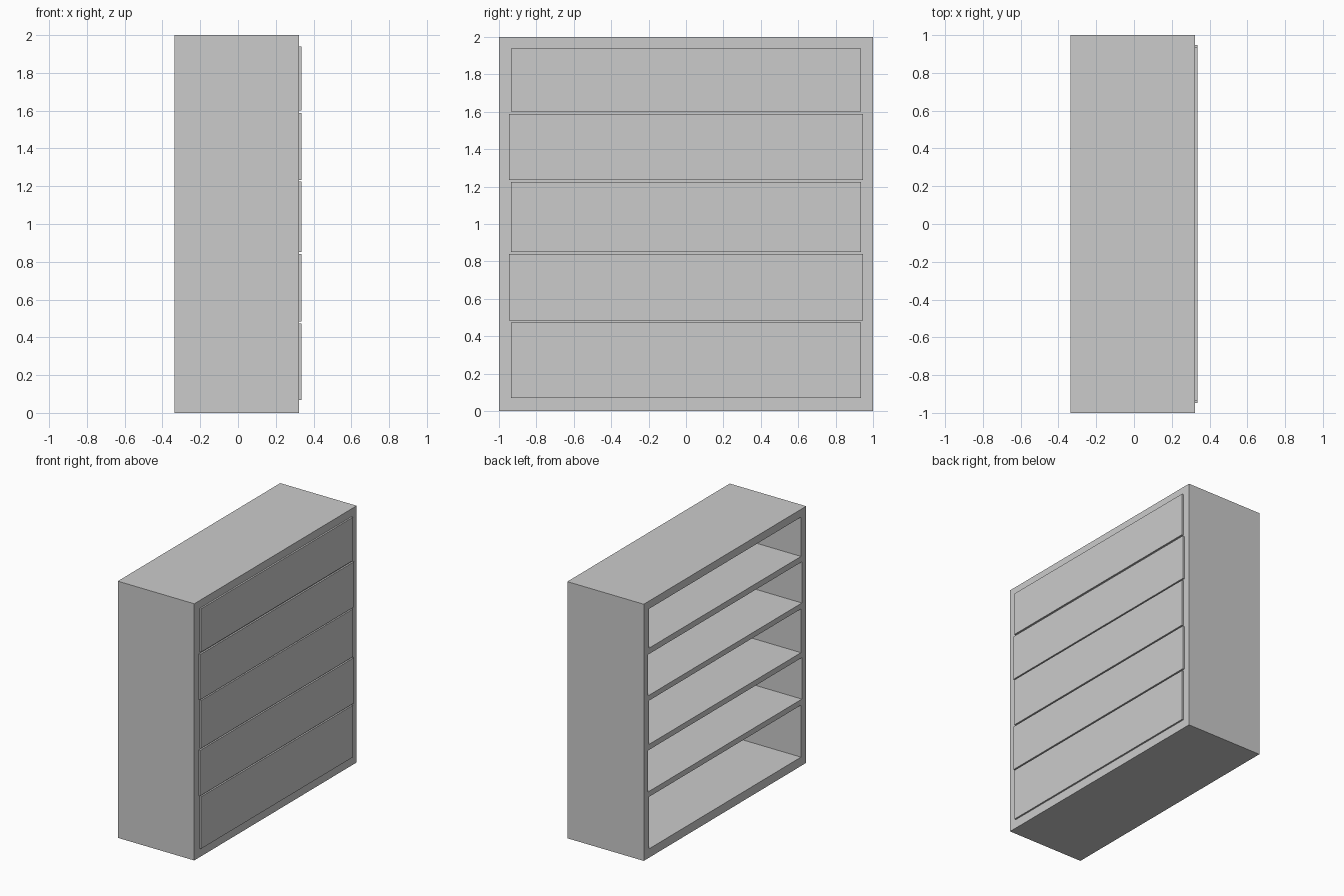
import bpy
import bmesh
from mathutils import Matrix, Vector

if "Cube" in bpy.data.objects:
    bpy.data.objects.remove(bpy.data.objects["Cube"])

BACK, FACE, FRONT = -0.336, 0.323, 0.336   # open side, carcass face, raised panel face
NARROW, WIDE = 0.936, 0.947                # half widths of the bays
BOARD = 0.032                              # shelf board thickness

# Bays, bottom to top: bottom z, top z, half width, has a shelf board
BAYS = [
    (0.069, 0.474, NARROW, False),
    (0.485, 0.840, WIDE, True),
    (0.851, 1.224, NARROW, True),
    (1.234, 1.587, WIDE, True),
    (1.601, 1.939, NARROW, True),
]


def add_box(bm, lo, hi):
    lo, hi = Vector(lo), Vector(hi)
    mat = Matrix.Translation((lo + hi) / 2) @ Matrix.Diagonal((*(hi - lo), 1))
    bmesh.ops.create_cube(bm, size=1, matrix=mat)


def box_object(name, *boxes):
    bm = bmesh.new()
    for lo, hi in boxes:
        add_box(bm, lo, hi)
    mesh = bpy.data.meshes.new(name)
    bm.to_mesh(mesh)
    bm.free()
    obj = bpy.data.objects.new(name, mesh)
    bpy.context.collection.objects.link(obj)
    return obj


# Carcass: one block with the five bays cut through it
carcass = box_object("carcass", ((BACK, -1, 0), (FACE, 1, 2)))
cutter = box_object("bay_cutter", *[
    ((BACK - 0.1, -w, z0), (FACE + 0.1, w, z1)) for z0, z1, w, _ in BAYS])
cutter.hide_render = True
cut = carcass.modifiers.new("bays", 'BOOLEAN')
cut.operation = 'DIFFERENCE'
cut.solver = 'EXACT'
cut.object = cutter
bpy.context.view_layer.objects.active = carcass
bpy.ops.object.modifier_apply(modifier=cut.name)
bpy.data.objects.remove(cutter)

# Shelf boards and the closing panels that stand proud of the carcass
for i, (z0, z1, w, has_board) in enumerate(BAYS, 1):
    floor = z0
    if has_board:
        floor = z0 + BOARD
        box_object(f"shelf_{i}", ((BACK, -w, z0), (FRONT, w, floor)))
    box_object(f"panel_{i}", ((FACE, -w, floor), (FRONT, w, z1)))
